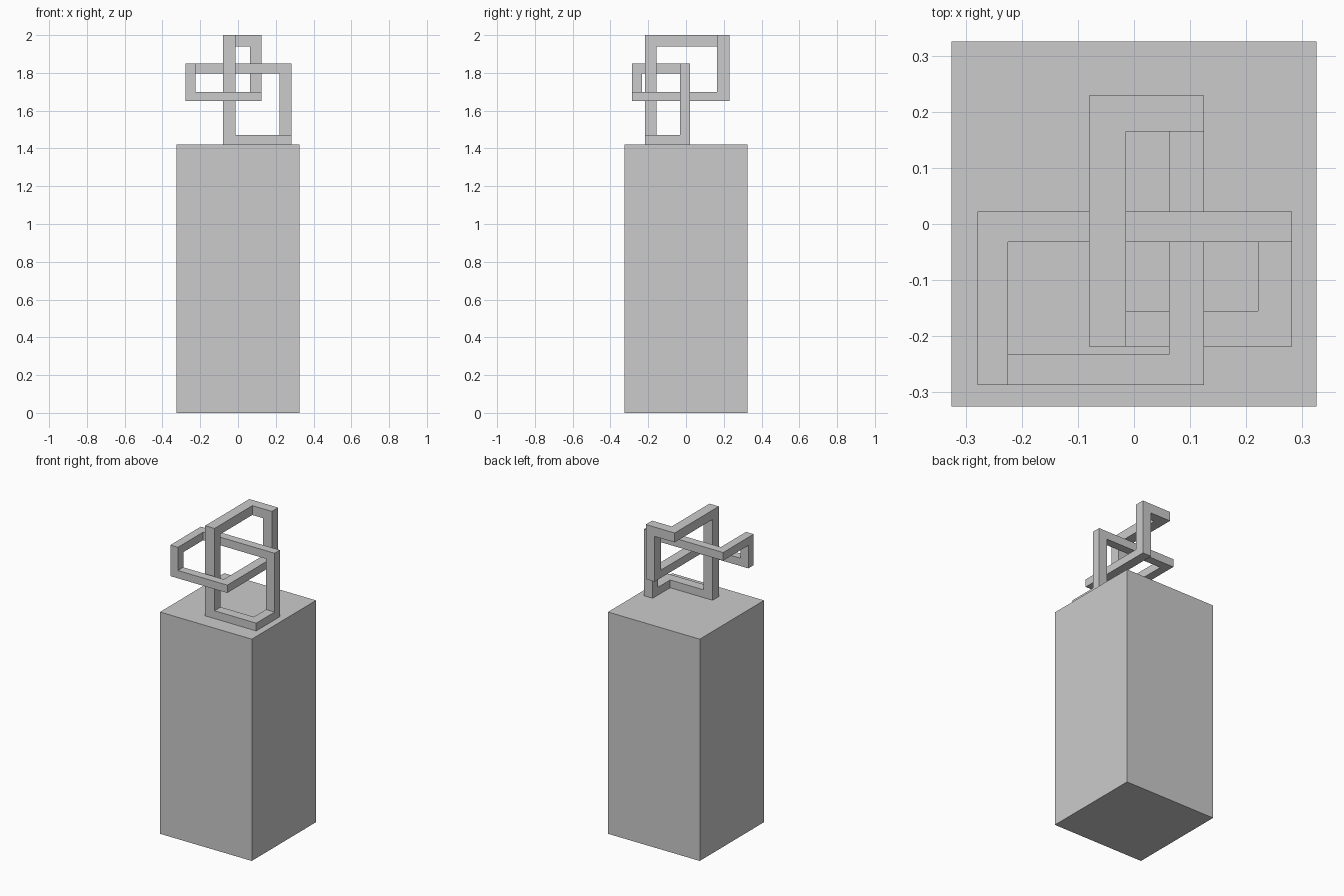
import bpy, bmesh
from mathutils import Vector

if "Cube" in bpy.data.objects:
    bpy.data.objects.remove(bpy.data.objects["Cube"])


def make_object(name, bm):
    bmesh.ops.recalc_face_normals(bm, faces=bm.faces)
    mesh = bpy.data.meshes.new(name)
    bm.to_mesh(mesh)
    bm.free()
    obj = bpy.data.objects.new(name, mesh)
    bpy.context.collection.objects.link(obj)
    return obj


def box_face(box, axis, side):
    """Four corners of one side of an axis-aligned box of (low, high) intervals."""
    u, v = [a for a in range(3) if a != axis]
    corners = []
    for i, j in ((0, 0), (1, 0), (1, 1), (0, 1)):
        p = Vector()
        p[axis], p[u], p[v] = box[axis][side], box[u][i], box[v][j]
        corners.append(p)
    return corners


def direction(a, b):
    """Axis and facing side (0 low, 1 high) of the bar from corner a to b."""
    axis = next(i for i in range(3) if a[i] != b[i])
    return axis, int(b[axis][0] > a[axis][0])


# Pedestal
bm = bmesh.new()
bmesh.ops.create_cube(bm, size=1)
bmesh.ops.scale(bm, vec=(0.651, 0.651, 1.422), verts=bm.verts)
bmesh.ops.translate(bm, vec=(0, 0, 0.711), verts=bm.verts)
make_object("pedestal", bm)

# Bar thickness intervals along each axis
XA, XB, XC, XD = (-0.08, -0.014), (0.0625, 0.125), (-0.279, -0.225), (0.221, 0.282)
YE, YF, YG, YH = (-0.218, -0.155), (0.165, 0.229), (-0.287, -0.233), (-0.032, 0.022)
ZB, ZL, ZM, ZT = (1.422, 1.472), (1.65, 1.70), (1.797, 1.849), (1.94, 2.0)

# Corner blocks of the closed knot, in order along the path
knot = [
    (XA, YE, ZT), (XA, YF, ZT), (XB, YF, ZT), (XB, YF, ZL),
    (XB, YG, ZL), (XC, YG, ZL), (XC, YG, ZM), (XC, YH, ZM),
    (XD, YH, ZM), (XD, YH, ZB), (XD, YE, ZB), (XA, YE, ZB),
]

# Knot sculpture: capped corner blocks joined by square tubes
bm = bmesh.new()


def add_quad(points):
    bm.faces.new([bm.verts.new(p) for p in points])


for i, box in enumerate(knot):
    following = knot[(i + 1) % len(knot)]
    ahead, behind = direction(box, following), direction(box, knot[i - 1])
    for axis in range(3):
        for side in (0, 1):
            if (axis, side) not in (ahead, behind):
                add_quad(box_face(box, axis, side))
    axis, side = ahead
    start, end = box_face(box, axis, side), box_face(following, axis, 1 - side)
    for k in range(4):
        n = (k + 1) % 4
        add_quad((start[k], start[n], end[n], end[k]))
bmesh.ops.remove_doubles(bm, verts=bm.verts, dist=1e-5)
make_object("knot_sculpture", bm)
